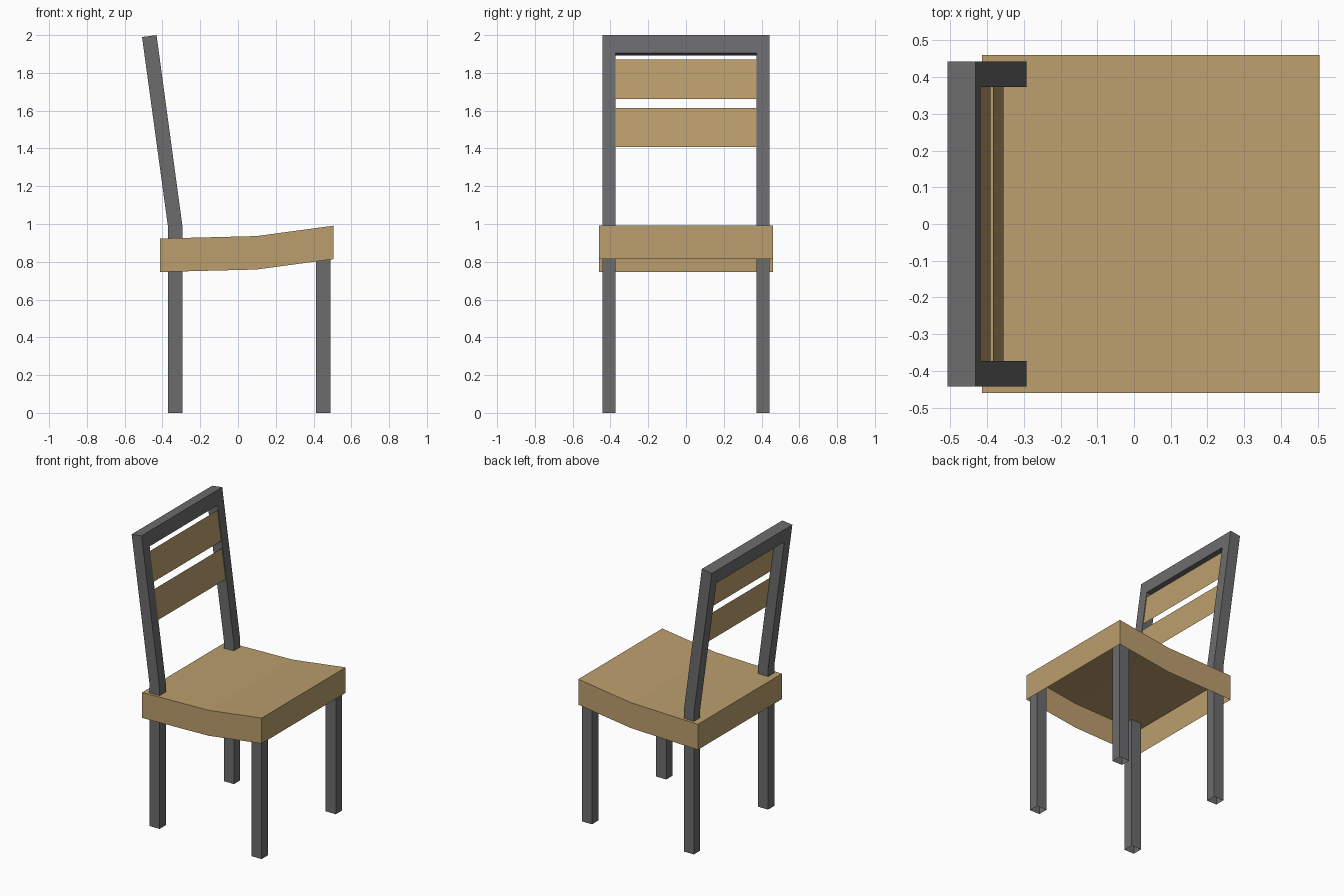
import bpy

if "Cube" in bpy.data.objects:
    bpy.data.objects.remove(bpy.data.objects["Cube"])

def material(name, color):
    m = bpy.data.materials.new(name)
    m.diffuse_color = (*color, 1)
    m.use_nodes = True
    m.node_tree.nodes["Principled BSDF"].inputs["Base Color"].default_value = m.diffuse_color
    return m

wood = material("tan wood", (0.50, 0.345, 0.155))
metal = material("dark grey metal", (0.15, 0.15, 0.155))

def build(name, verts, faces, mat):
    mesh = bpy.data.meshes.new(name)
    mesh.from_pydata(verts, [], faces)
    mesh.materials.append(mat)
    obj = bpy.data.objects.new(name, mesh)
    bpy.context.collection.objects.link(obj)
    return obj

def tube(name, rows, y0, y1, mat, cap_top=True):
    """Square post through (x_back, z_back, x_front, z_front) rows, open at the bottom."""
    verts, faces = [], []
    for xb, zb, xf, zf in rows:
        verts += [(xb, y0, zb), (xf, y0, zf), (xf, y1, zf), (xb, y1, zb)]
    for r in range(len(rows) - 1):
        a = 4 * r
        for i in range(4):
            j = (i + 1) % 4
            faces.append((a + i, a + j, a + 4 + j, a + 4 + i))
    if cap_top:
        n = len(verts)
        faces.append((n - 4, n - 3, n - 2, n - 1))
    return build(name, verts, faces, mat)

# Leaning back line: x of the frame's front face at height z
KINK = 0.98
SLOPE = 0.1355
def lean(z):
    return -0.293 - SLOPE * (z - KINK)

Y_IN, Y_OUT = 0.373, 0.4425

# Legs: the back pair bends above the seat into the uprights
for side, y0, y1 in (("right", -Y_OUT, -Y_IN), ("left", Y_IN, Y_OUT)):
    tube("back_leg_" + side,
         [(-0.37, 0, -0.293, 0), (-0.37, KINK, -0.293, KINK),
          (-0.508, 1.99, lean(2.0), 2.0)], y0, y1, metal)
    tube("front_leg_" + side,
         [(0.413, 0, 0.491, 0), (0.413, 0.976, 0.491, 0.987)], y0, y1, metal)

# Top rail between the uprights, ends open where it meets them
rail = [(-0.508, 1.99), (lean(2.0), 2.0), (lean(1.904), 1.904), (-0.495, 1.893)]
build("top_rail",
      [(x, y, z) for y in (-Y_IN, Y_IN) for x, z in rail],
      [(i, (i + 1) % 4, (i + 1) % 4 + 4, i + 4) for i in range(4)], metal)

# Thin back slats, just behind the front of the frame
for name, z0, z1 in (("lower_slat", 1.407, 1.615), ("upper_slat", 1.663, 1.87)):
    build(name, [(lean(z) - 0.005, y, z)
                 for y, z in ((-Y_IN, z0), (Y_IN, z0), (Y_IN, z1), (-Y_IN, z1))],
          [(0, 1, 2, 3)], wood)

# Seat: bent top with skirt walls, open underneath
profile = [(-0.414, 0.923), (0.098, 0.936), (0.505, 0.991)]
W, H = 0.461, 0.177
verts = []
for x, z in profile:
    verts += [(x, -W, z - H), (x, -W, z), (x, W, z), (x, W, z - H)]
faces = [(3, 2, 1, 0), (8, 9, 10, 11)]
for r in (0, 4):
    for i in range(3):
        faces.append((r + i, r + i + 1, r + i + 5, r + i + 4))
seat = build("seat", verts, faces, wood)

# Consistent outward normals on the closed-looking parts
import bmesh
for obj in bpy.context.collection.objects:
    if "slat" in obj.name:
        continue
    bm = bmesh.new()
    bm.from_mesh(obj.data)
    bmesh.ops.recalc_face_normals(bm, faces=bm.faces)
    bm.to_mesh(obj.data)
    bm.free()
